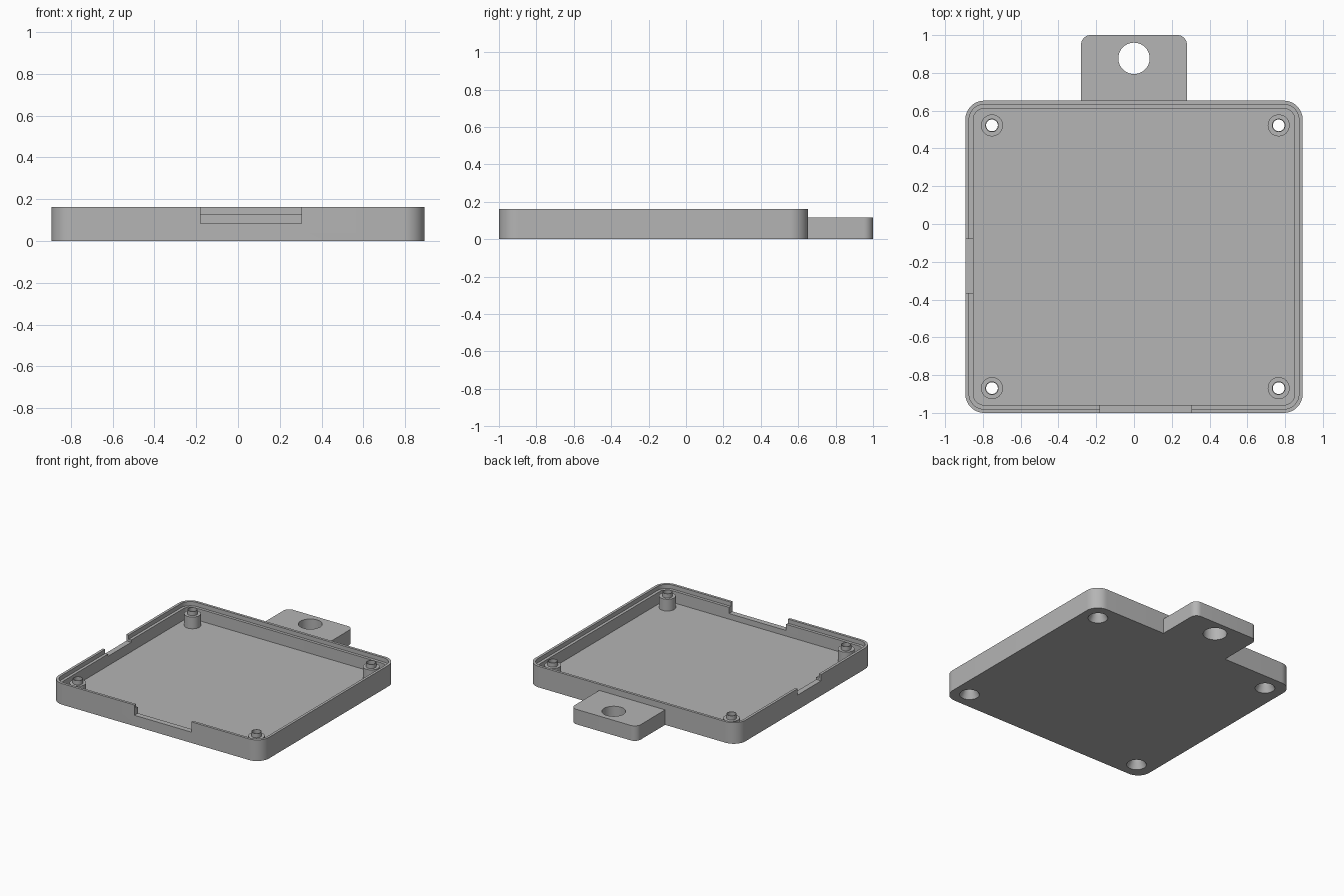
import bpy, bmesh, math

cube = bpy.data.objects.get("Cube")
if cube:
    bpy.data.objects.remove(cube)

grey = bpy.data.materials.new("plain grey")
grey.use_nodes = True
COLOUR = (0.46, 0.46, 0.46, 1)
grey.diffuse_color = COLOUR
grey.node_tree.nodes["Principled BSDF"].inputs["Base Color"].default_value = COLOUR

HALF_W, FRONT, BACK = 0.893, -1.0, 0.653
HEIGHT, FLOOR, LEDGE = 0.162, 0.04, 0.13
RADIUS, WALL, LIP = 0.1, 0.042, 0.02


def make(name, bm):
    bmesh.ops.recalc_face_normals(bm, faces=bm.faces)
    mesh = bpy.data.meshes.new(name)
    bm.to_mesh(mesh)
    bm.free()
    mesh.materials.append(grey)
    obj = bpy.data.objects.new(name, mesh)
    bpy.context.collection.objects.link(obj)
    return obj


def slab(name, x0, x1, y0, y1, z0, z1, front_r=0, back_r=0):
    """Upright block with rounded front and back corners."""
    pts = []
    for x, y, sx, sy, r, start in ((x1, y1, 1, 1, back_r, 0), (x0, y1, -1, 1, back_r, 90),
                                   (x0, y0, -1, -1, front_r, 180), (x1, y0, 1, -1, front_r, 270)):
        steps = 12 if r else 0
        for i in range(steps + 1):
            a = math.radians(start + 90 * i / max(steps, 1))
            pts.append((x - sx * r + r * math.cos(a), y - sy * r + r * math.sin(a)) if r else (x, y))
    bm = bmesh.new()
    face = bm.faces.new([bm.verts.new((x, y, z0)) for x, y in pts])
    top = bmesh.ops.extrude_face_region(bm, geom=[face])
    bmesh.ops.translate(bm, vec=(0, 0, z1 - z0),
                        verts=[v for v in top["geom"] if isinstance(v, bmesh.types.BMVert)])
    return make(name, bm)


def tray_slab(name, inset, z0, z1):
    r = RADIUS - inset
    return slab(name, inset - HALF_W, HALF_W - inset, FRONT + inset, BACK - inset, z0, z1, r, r)


def lathe(name, profile, x, y, sides=40):
    """Closed ring swept from a radius/height profile."""
    bm = bmesh.new()
    rings = []
    for i in range(sides):
        a = math.tau * i / sides
        rings.append([bm.verts.new((x + r * math.cos(a), y + r * math.sin(a), z)) for r, z in profile])
    n = len(profile)
    for i in range(sides):
        a, b = rings[i], rings[(i + 1) % sides]
        for j in range(n):
            k = (j + 1) % n
            bm.faces.new((a[j], b[j], b[k], a[k]))
    return make(name, bm)


def cone(name, r0, r1, z0, z1, x, y):
    bm = bmesh.new()
    bmesh.ops.create_cone(bm, cap_ends=True, segments=40, radius1=r0, radius2=r1, depth=z1 - z0)
    bmesh.ops.translate(bm, vec=(x, y, (z0 + z1) / 2), verts=bm.verts)
    return make(name, bm)


def cut(obj, cutter):
    mod = obj.modifiers.new("cut", "BOOLEAN")
    mod.operation, mod.solver, mod.object = "DIFFERENCE", "EXACT", cutter
    bpy.context.view_layer.objects.active = obj
    bpy.ops.object.modifier_apply(modifier=mod.name)
    bpy.data.objects.remove(cutter)


# Tray with stepped rim
tray = tray_slab("tray", 0, 0, HEIGHT)
cut(tray, tray_slab("cavity", WALL, FLOOR, 0.3))
cut(tray, tray_slab("rim_step", LIP, LEDGE, 0.3))

# Openings in the front and right walls
cut(tray, slab("front_notch", -0.18, 0.305, -1.1, -0.95, 0.083, 0.3))
cut(tray, slab("side_notch", -1.0, -0.845, -0.365, -0.08, 0.113, 0.3))

# Hollow corner posts over countersunk holes
BORE, SINK, DEPTH = 0.031, 0.069, 0.08
slope = (SINK - BORE) / DEPTH
sink_at_floor = SINK - slope * FLOOR
parts = [tray]
for side, x in (("right", -0.752), ("left", 0.766)):
    for end, y in (("front", -0.869), ("back", 0.522)):
        cut(tray, cone("countersink", SINK + slope * 0.01, BORE, -0.01, DEPTH, x, y))
        profile = [(sink_at_floor, FLOOR), (BORE, DEPTH), (BORE, HEIGHT), (0.036, HEIGHT),
                   (0.036, LEDGE), (0.058, LEDGE), (0.058, FLOOR)]
        parts.append(lathe(f"{end}_{side}_post", profile, x, y))

# Hanging tab with a round hole
tab = slab("hanging_tab", -0.28, 0.28, BACK, 1.0, 0, 0.115, 0, 0.05)
cut(tab, cone("tab_hole", 0.083, 0.083, -0.1, 0.3, 0, 0.877))
parts.append(tab)

# Smooth the round surfaces and keep the edges sharp
bpy.ops.object.select_all(action="DESELECT")
for part in parts:
    part.select_set(True)
bpy.context.view_layer.objects.active = tray
bpy.ops.object.shade_smooth_by_angle(angle=math.radians(30))
